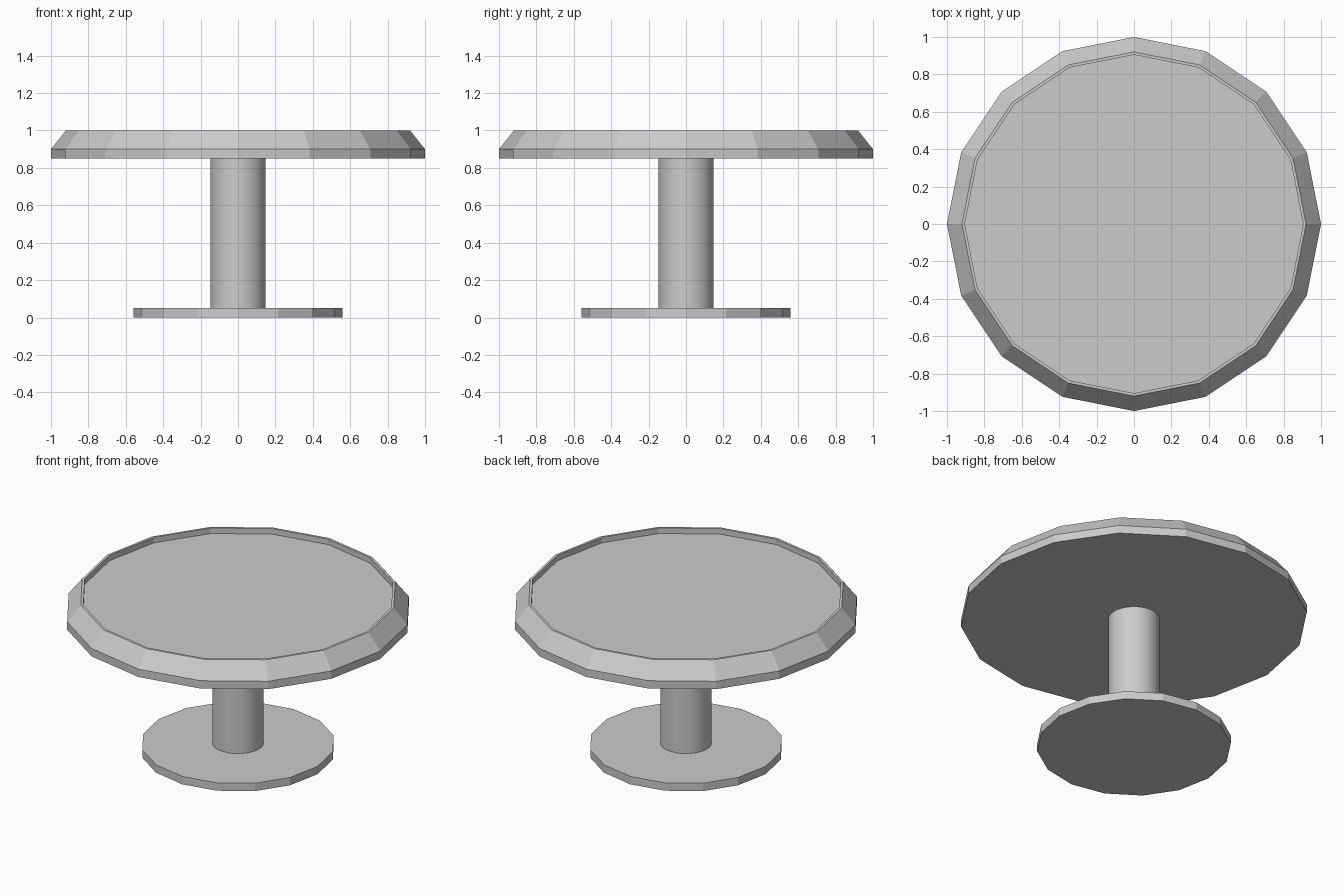
import bpy, bmesh
from math import cos, sin, pi, radians

if "Cube" in bpy.data.objects:
    bpy.data.objects.remove(bpy.data.objects["Cube"])


def lathe(name, profile, sides, smooth=False):
    """Revolve a (radius, z) profile around z and cap both ends."""
    bm = bmesh.new()
    rings = [[bm.verts.new((r * cos(2 * pi * i / sides), r * sin(2 * pi * i / sides), z))
              for i in range(sides)] for r, z in profile]
    for low, high in zip(rings, rings[1:]):
        for i in range(sides):
            j = (i + 1) % sides
            bm.faces.new((low[i], low[j], high[j], high[i]))
    bm.faces.new(rings[0][::-1])
    bm.faces.new(rings[-1])
    mesh = bpy.data.meshes.new(name)
    bm.to_mesh(mesh)
    bm.free()
    obj = bpy.data.objects.new(name, mesh)
    bpy.context.collection.objects.link(obj)
    if smooth:
        bpy.ops.object.select_all(action='DESELECT')
        obj.select_set(True)
        bpy.context.view_layer.objects.active = obj
        bpy.ops.object.shade_smooth_by_angle(angle=radians(30))
    return obj


# Foot plate
lathe("base_plate", [(0.56, 0.0), (0.56, 0.05)], 16)

# Round column
lathe("column", [(0.148, 0.05), (0.148, 0.85)], 32, smooth=True)

# Top with sloped edge, thin raised rim and recessed surface
lathe("table_top", [(1.0, 0.85), (1.0, 0.90), (0.92, 1.0), (0.905, 1.0), (0.905, 0.965)], 16)
